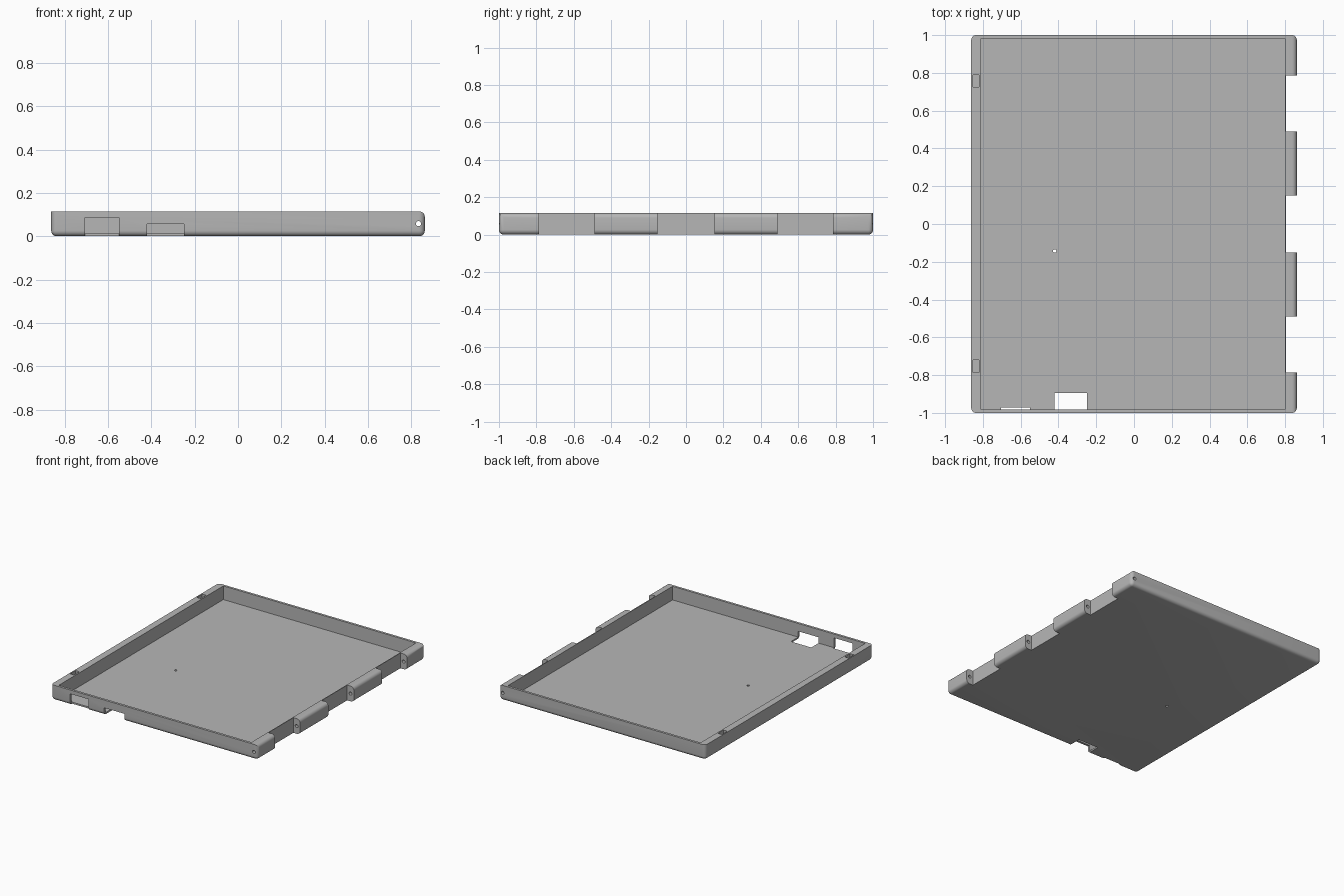
import bpy
import bmesh
from mathutils import Matrix

if "Cube" in bpy.data.objects:
    bpy.data.objects.remove(bpy.data.objects["Cube"], do_unlink=True)

W, L, H = 0.862, 1.0, 0.115      # half width, half length, height
FLOOR = 0.012
HINGE_X = 0.806                  # outer face of the thin hinge-side wall

grey = bpy.data.materials.new("plain_grey")
grey.use_nodes = True
colour = (0.47, 0.47, 0.47, 1)
grey.diffuse_color = colour
grey.node_tree.nodes["Principled BSDF"].inputs["Base Color"].default_value = colour


def make_object(name, bm):
    mesh = bpy.data.meshes.new(name)
    bm.to_mesh(mesh)
    bm.free()
    mesh.materials.append(grey)
    obj = bpy.data.objects.new(name, mesh)
    bpy.context.collection.objects.link(obj)
    return obj


def box(x0, x1, y0, y1, z0, z1):
    bm = bmesh.new()
    place = (Matrix.Translation(((x0 + x1) / 2, (y0 + y1) / 2, (z0 + z1) / 2))
             @ Matrix.Diagonal((x1 - x0, y1 - y0, z1 - z0, 1)))
    bmesh.ops.create_cube(bm, size=1, matrix=place)
    return bm


def rod(radius, depth, matrix):
    bm = bmesh.new()
    bmesh.ops.create_cone(bm, cap_ends=True, segments=24, radius1=radius,
                          radius2=radius, depth=depth, matrix=matrix)
    return bm


def cut(target, bm):
    cutter = make_object("cutter", bm)
    cutter.hide_render = True
    mod = target.modifiers.new("cut", "BOOLEAN")
    mod.operation = "DIFFERENCE"
    mod.solver = "EXACT"
    mod.object = cutter
    bpy.context.view_layer.objects.active = target
    bpy.ops.object.modifier_apply(modifier=mod.name)
    bpy.data.objects.remove(cutter, do_unlink=True)


# Solid block, rounded on the bottom, the uprights and the upper hinge edge
bm = box(-W, W, -L, L, 0, H)
round_edges = []
for e in bm.edges:
    a, b = e.verts
    on_top = a.co.z > H / 2 and b.co.z > H / 2
    on_hinge = a.co.x > 0 and b.co.x > 0
    if not on_top or on_hinge:
        round_edges.append(e)
bmesh.ops.bevel(bm, geom=round_edges, offset=0.026, offset_type="OFFSET",
                segments=6, profile=0.5, affect="EDGES")
tray = make_object("hinged_tray", bm)

# Hollow interior
cut(tray, box(-0.81, 0.8, -0.982, 0.982, FLOOR, 0.3))

# Gaps that leave four hinge knuckles
for y0, y1 in ((-0.787, -0.49), (-0.152, 0.152), (0.49, 0.787)):
    cut(tray, box(HINGE_X, 1, y0, y1, -0.1, 0.3))

# Hinge pin hole through all knuckles
cut(tray, rod(0.012, 3, Matrix.Translation((0.833, 0, 0.058))
              @ Matrix.Rotation(1.5707963, 4, "X")))

# Port openings in the front wall and floor
cut(tray, box(-0.705, -0.55, -1.1, -0.972, -0.1, 0.086))
cut(tray, box(-0.42, -0.25, -1.1, -0.895, -0.1, 0.056))

# Latch pockets in the thick wall
for y in (-0.753, 0.758):
    cut(tray, box(-0.853, -0.821, y - 0.032, y + 0.032, 0.06, 0.3))

# Small hole in the floor
cut(tray, rod(0.009, 0.3, Matrix.Translation((-0.42, -0.143, 0))))

bpy.ops.object.select_all(action="DESELECT")
tray.select_set(True)
bpy.context.view_layer.objects.active = tray
bpy.ops.object.shade_smooth_by_angle(angle=0.6)
